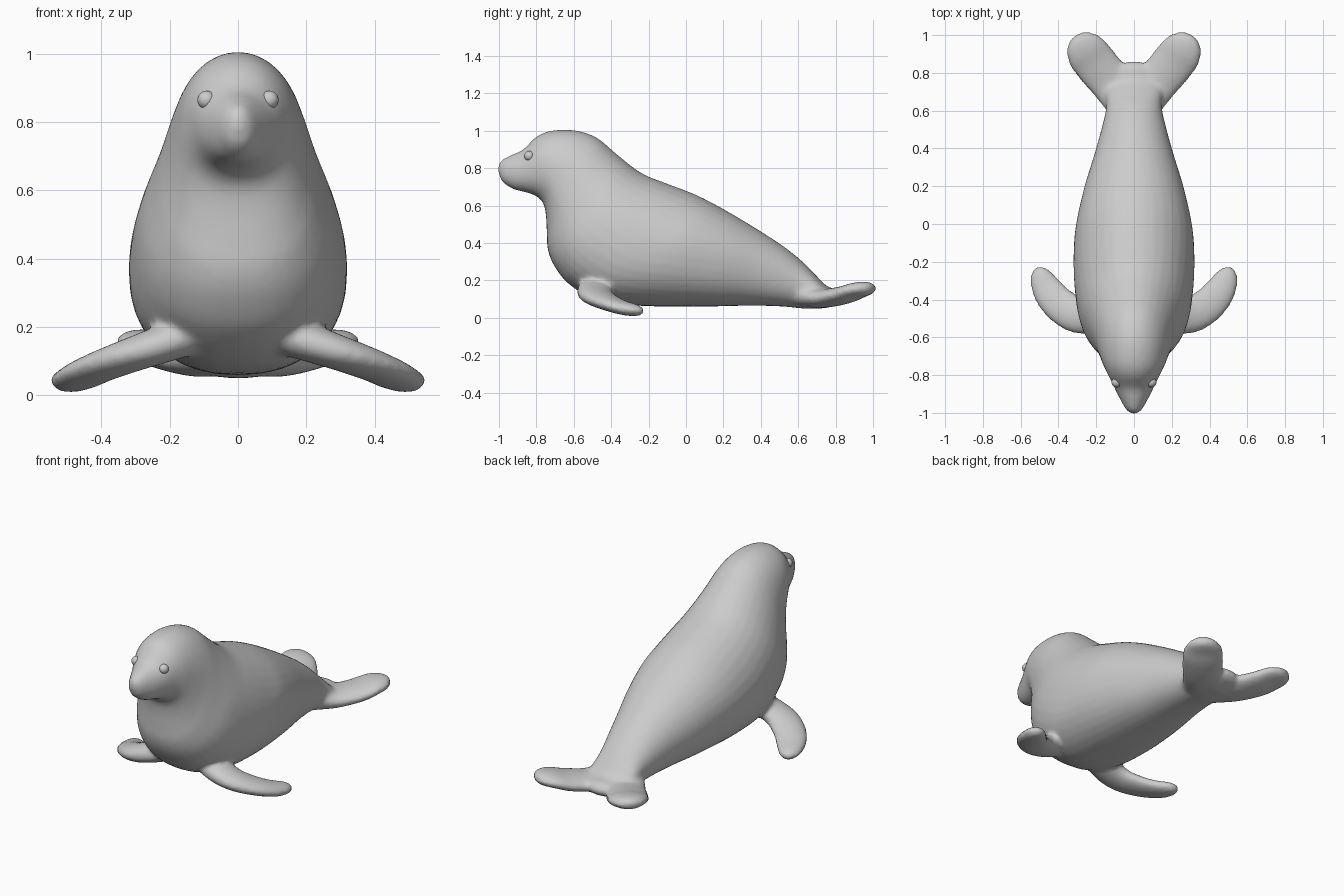
import bpy, bmesh
from math import sin, cos, pi, copysign
from mathutils import Vector

if "Cube" in bpy.data.objects:
    bpy.data.objects.remove(bpy.data.objects["Cube"])


def catmull(rows, steps=4):
    """Smoothly interpolate rows of numbers."""
    out = []
    for i in range(len(rows) - 1):
        p0, p1 = rows[max(i - 1, 0)], rows[i]
        p2, p3 = rows[i + 1], rows[min(i + 2, len(rows) - 1)]
        for k in range(steps):
            t = k / steps
            out.append([0.5 * (2 * b + (c - a) * t + (2 * a - 5 * b + 4 * c - d) * t * t
                               + (3 * b - a - 3 * c + d) * t ** 3)
                        for a, b, c, d in zip(p0, p1, p2, p3)])
    return out + [list(rows[-1])]


def loft(bm, sections, lower_power=1.0, n=36):
    """Closed skin through oval sections given as (centre, side, up)."""
    rings = []
    for c, a, b in sections:
        ring = []
        for i in range(n):
            u, v = cos(2 * pi * i / n), sin(2 * pi * i / n)
            if v < 0:
                u = copysign(abs(u) ** lower_power, u)
                v = copysign(abs(v) ** lower_power, v)
            ring.append(bm.verts.new(c + a * u + b * v))
        rings.append(ring)
    for r, s in zip(rings, rings[1:]):
        for i in range(n):
            bm.faces.new((r[i], r[(i + 1) % n], s[(i + 1) % n], s[i]))
    bm.faces.new(rings[0])
    bm.faces.new(rings[-1][::-1])


# Body stations: top y, top z, bottom y, bottom z, half width
BODY = [
    (-1.003, .815, -1.003, .775, .015), (-.985, .845, -.98, .725, .042),
    (-.93, .872, -.92, .687, .075), (-.87, .90, -.86, .672, .105),
    (-.80, .968, -.80, .65, .137), (-.72, 1.0, -.762, .61, .165),
    (-.60, 1.003, -.748, .54, .188), (-.48, .965, -.744, .45, .212),
    (-.37, .875, -.738, .36, .245), (-.24, .775, -.70, .27, .287),
    (-.10, .717, -.62, .175, .31), (.02, .672, -.46, .087, .32),
    (.12, .625, -.20, .062, .312), (.25, .553, .10, .06, .268),
    (.40, .462, .35, .065, .208), (.52, .383, .52, .06, .168),
    (.62, .303, .62, .05, .147), (.70, .222, .70, .05, .15),
    (.76, .165, .75, .053, .145), (.83, .15, .83, .075, .10),
    (.86, .125, .86, .10, .03),
]
# Flipper stations: centre x, y, z, half width, half thickness
FRONT = [
    (.10, -.47, .19, .08, .06), (.22, -.49, .15, .092, .056),
    (.32, -.475, .115, .096, .05), (.41, -.41, .08, .092, .043),
    (.465, -.335, .053, .08, .038), (.495, -.27, .04, .058, .032),
    (.507, -.237, .036, .03, .02), (.512, -.225, .035, .006, .006),
]
REAR = [
    (.04, .60, .13, .085, .07), (.11, .73, .105, .11, .052),
    (.20, .845, .122, .117, .047), (.255, .915, .147, .112, .042),
    (.295, .96, .157, .082, .036), (.315, .982, .16, .045, .025),
    (.322, .99, .16, .01, .008),
]


def flipper(bm, rows, side):
    rows = catmull(rows)
    pts = [Vector((r[0] * side, r[1], r[2])) for r in rows]
    sections = []
    for i, r in enumerate(rows):
        d = (pts[min(i + 1, len(pts) - 1)] - pts[max(i - 1, 0)]).normalized()
        across = d.cross(Vector((0, 0, 1))).normalized()
        sections.append((pts[i], across * r[3], across.cross(d) * r[4]))
    loft(bm, sections)


# Body, head and flippers, fused into one skin
bm = bmesh.new()
body = []
for ty, tz, by, bz, w in catmull(BODY):
    top, low = Vector((0, ty, tz)), Vector((0, by, bz))
    body.append(((top + low) / 2, Vector((w, 0, 0)), (top - low) / 2))
loft(bm, body, 0.87)
for side in (-1, 1):
    flipper(bm, FRONT, side)
    flipper(bm, REAR, side)
bmesh.ops.recalc_face_normals(bm, faces=bm.faces)
mesh = bpy.data.meshes.new("seal_body")
bm.to_mesh(mesh)
bm.free()
seal = bpy.data.objects.new("seal_body", mesh)
bpy.context.collection.objects.link(seal)
remesh = seal.modifiers.new("fuse", 'REMESH')
remesh.mode = 'VOXEL'
remesh.voxel_size = 0.013
remesh.use_smooth_shade = True
soften = seal.modifiers.new("soften", 'SMOOTH')
soften.factor = 0.5
soften.iterations = 7

# Eyes
for side, name in ((-1, "eye_right"), (1, "eye_left")):
    bpy.ops.mesh.primitive_uv_sphere_add(segments=20, ring_count=12, radius=0.027,
                                         location=(side * .092, -.838, .865))
    eye = bpy.context.object
    eye.name = name
    bpy.ops.object.shade_smooth()
